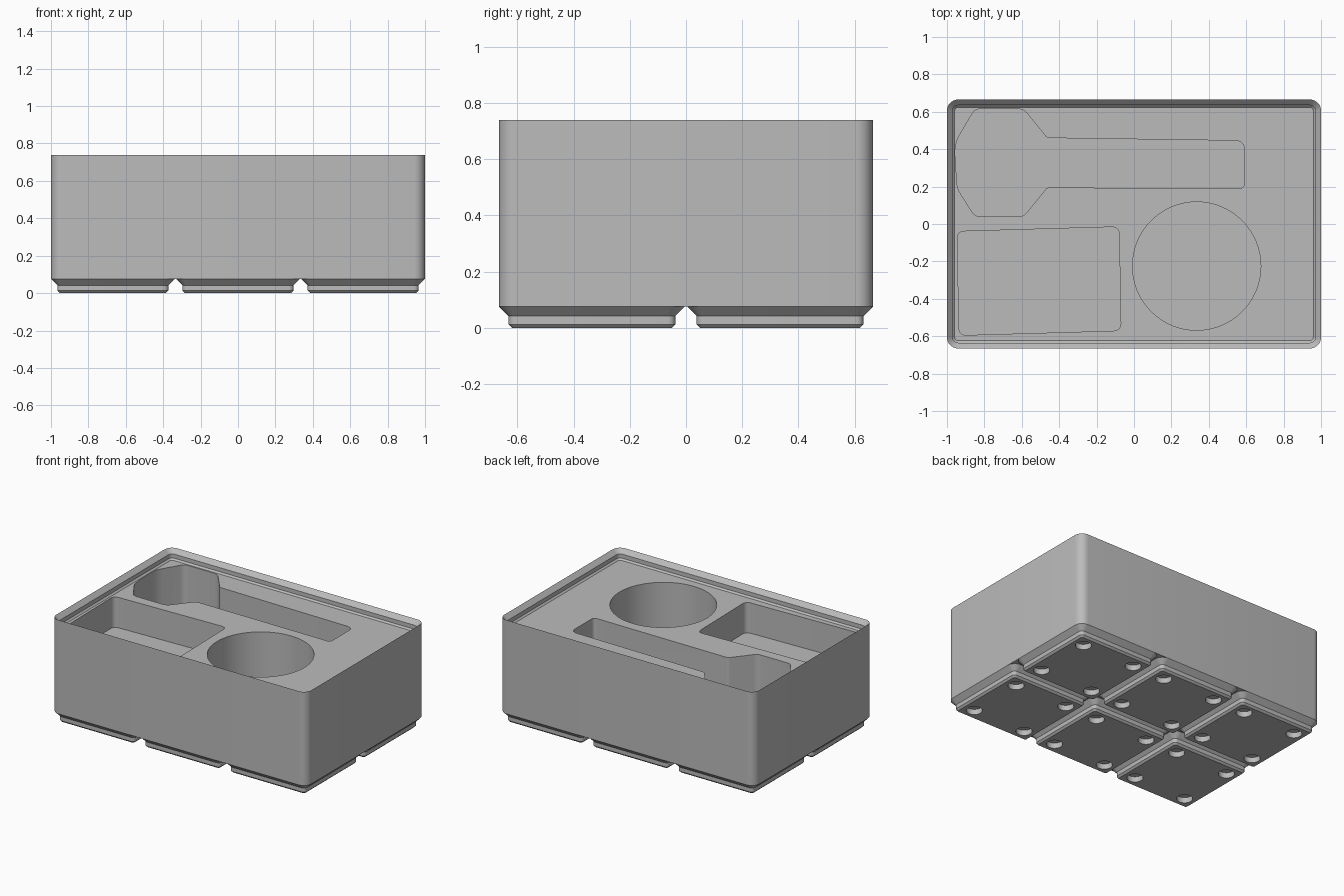
import bpy, bmesh, math
from mathutils import Vector

if "Cube" in bpy.data.objects:
    bpy.data.objects.remove(bpy.data.objects["Cube"], do_unlink=True)

S = 2 / 125.5          # one millimetre in scene units
TOP = 42 * S           # level of the solid deck
PITCH = 42 * S

grey = bpy.data.materials.new("plain grey")
grey.use_nodes = True
grey.diffuse_color = (0.5, 0.5, 0.5, 1)
grey.node_tree.nodes["Principled BSDF"].inputs["Base Color"].default_value = (0.5, 0.5, 0.5, 1)


def loft(name, rings):
    """Closed solid from stacked rings of 3D points."""
    bm = bmesh.new()
    loops = [[bm.verts.new(p) for p in ring] for ring in rings]
    n = len(loops[0])
    for low, high in zip(loops, loops[1:]):
        for i in range(n):
            j = (i + 1) % n
            bm.faces.new((low[i], low[j], high[j], high[i]))
    bm.faces.new(loops[0][::-1])
    bm.faces.new(loops[-1])
    bmesh.ops.recalc_face_normals(bm, faces=bm.faces)
    mesh = bpy.data.meshes.new(name)
    bm.to_mesh(mesh)
    bm.free()
    mesh.materials.append(grey)
    obj = bpy.data.objects.new(name, mesh)
    bpy.context.collection.objects.link(obj)
    return obj


def rounded_rect(w, d, r, z, steps=8):
    """Ring in millimetres: half width, half depth, corner radius, height."""
    ring = []
    for k, (sx, sy) in enumerate(((1, 1), (-1, 1), (-1, -1), (1, -1))):
        for i in range(steps + 1):
            a = (k + i / steps) * math.pi / 2
            ring.append(Vector((sx * (w - r) + r * math.cos(a),
                                sy * (d - r) + r * math.sin(a), z)) * S)
    return ring


def circle(x, y, r, steps=48):
    return [(x + r * math.cos(i * math.tau / steps),
             y + r * math.sin(i * math.tau / steps)) for i in range(steps)]


def soften(points, steps=6):
    """Outline of (x, y, rounding) corners turned into smooth corners."""
    out = []
    for i, (x, y, r) in enumerate(points):
        p = Vector((x, y))
        if r == 0:
            out.append(p)
            continue
        before = Vector(points[i - 1][:2])
        after = Vector(points[(i + 1) % len(points)][:2])
        a = p + (before - p).normalized() * r
        b = p + (after - p).normalized() * r
        for k in range(steps + 1):
            t = k / steps
            out.append(a * (1 - t) ** 2 + p * 2 * t * (1 - t) + b * t * t)
    return out


def cut(target, outline, z0, z1):
    """Cut a vertical prism out of the target."""
    cutter = loft("cutter", [[(p[0], p[1], z) for p in outline] for z in (z0, z1)])
    cutter.hide_render = True
    mod = target.modifiers.new("pocket", "BOOLEAN")
    mod.operation = "DIFFERENCE"
    mod.solver = "EXACT"
    mod.object = cutter
    bpy.context.view_layer.objects.active = target
    bpy.ops.object.modifier_apply(modifier=mod.name)
    bpy.data.objects.remove(cutter, do_unlink=True)


def smooth(obj):
    bpy.ops.object.select_all(action="DESELECT")
    obj.select_set(True)
    bpy.context.view_layer.objects.active = obj
    bpy.ops.object.shade_smooth_by_angle(angle=math.radians(25))


# Bin body: outer wall, stacking lip stepping inward, solid deck
W, D, R = 62.75, 41.75, 3.75
profile = [(0, 4.75), (0, 46.4), (1.9, 44.5), (1.9, 42.7), (2.6, 42)]
body = loft("bin_body", [rounded_rect(W - i, D - i, R - i, z) for i, z in profile])

# Round pocket
cut(body, circle(0.335, -0.225, 0.343, 64), TOP - 0.45, TOP + 0.03)

# Shallow rectangular pocket
tray = [(-0.945, -0.04, 0.04), (-0.935, -0.595, 0.04),
        (-0.07, -0.57, 0.04), (-0.08, -0.015, 0.04)]
cut(body, soften(tray), TOP - 0.215, TOP + 0.03)

# Tool pocket: wide head with a long narrow handle
tool = [(-0.85, 0.615, 0.03), (-0.59, 0.615, 0.03), (-0.465, 0.46, 0.015),
        (0.59, 0.445, 0.05), (0.59, 0.19, 0.03), (-0.465, 0.195, 0.015),
        (-0.59, 0.04, 0.03), (-0.85, 0.04, 0.03),
        (-0.945, 0.19, 0.03), (-0.96, 0.43, 0.06)]
cut(body, soften(tool), TOP - 0.4, TOP + 0.03)
smooth(body)

# Stepped foot with four magnet holes, repeated on a grid
steps = [(17.8, 0.8, 0), (18.6, 1.6, 0.8), (18.6, 1.6, 2.6), (20.75, 3.75, 4.75)]
foot = loft("foot", [rounded_rect(h, h, r, z) for h, r, z in steps])
for sx in (-1, 1):
    for sy in (-1, 1):
        cut(foot, circle(sx * 13 * S, sy * 13 * S, 3.25 * S, 32), -0.02, 2.4 * S)
smooth(foot)
for col in (-1, 0, 1):
    for row in (-0.5, 0.5):
        copy = bpy.data.objects.new("foot_block", foot.data)
        copy.location = (col * PITCH, row * PITCH, 0)
        bpy.context.collection.objects.link(copy)
bpy.data.objects.remove(foot, do_unlink=True)
